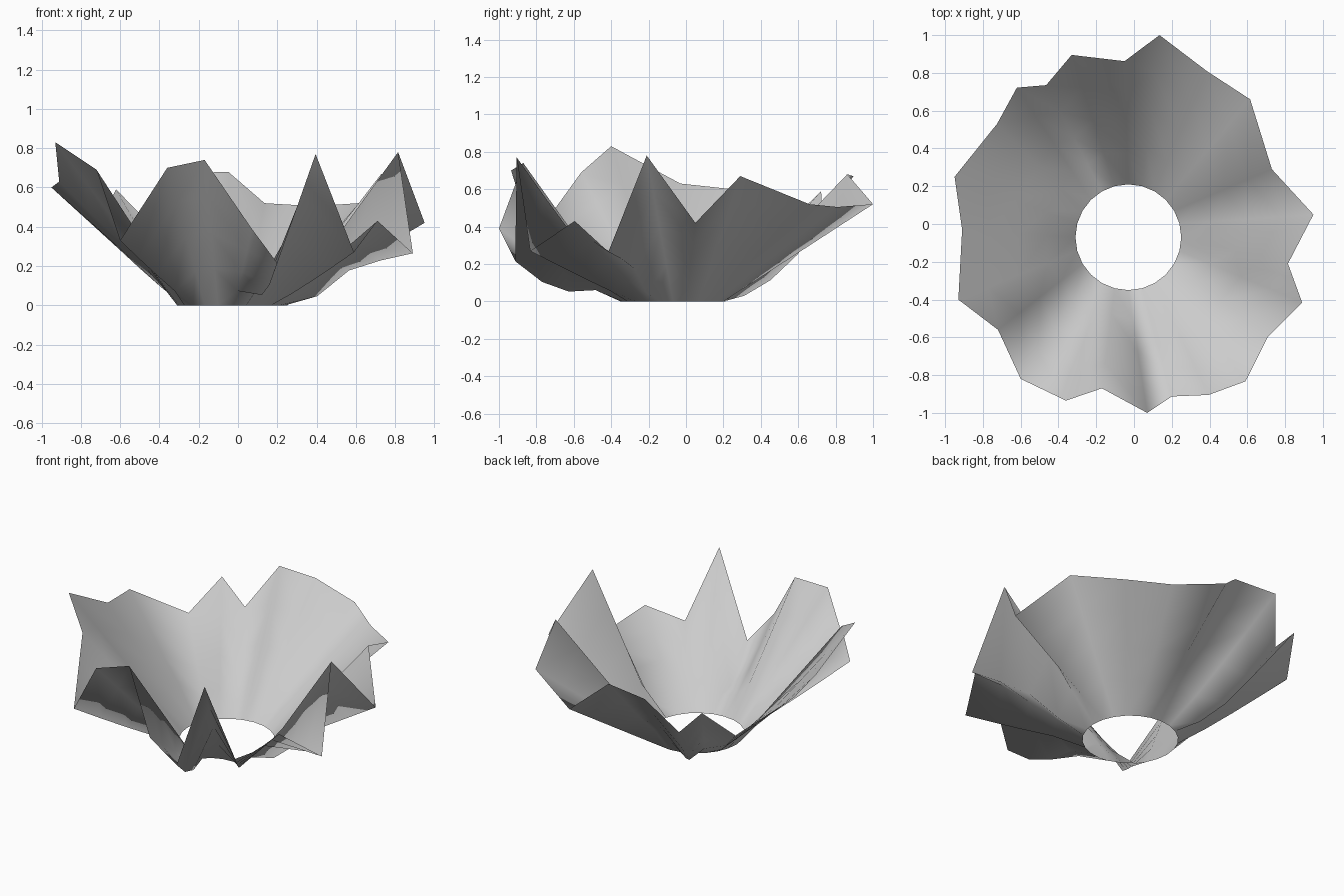
import bpy, math

# Rim of the crumpled bowl, counter-clockwise: x, y, z, steepness of its fold
RIM = [
    (0.95, 0.05, 0.42, 1.0), (0.73, 0.29, 0.67, 1.0), (0.615, 0.66, 0.52, 1.0),
    (0.385, 0.81, 0.505, 1.0), (0.135, 1.00, 0.52, 1.0), (-0.05, 0.862, 0.68, 1.0),
    (-0.33, 0.895, 0.67, 1.1), (-0.465, 0.735, 0.43, 1.9), (-0.62, 0.722, 0.59, 1.2),
    (-0.725, 0.53, 0.40, 1.1), (-0.95, 0.25, 0.60, 0.95), (-0.91, -0.03, 0.63, 0.95),
    (-0.93, -0.40, 0.83, 1.0), (-0.72, -0.56, 0.69, 1.0), (-0.60, -0.82, 0.33, 1.1),
    (-0.36, -0.935, 0.70, 1.0), (-0.17, -0.87, 0.74, 1.0), (0.07, -1.0, 0.39, 1.2),
    (0.20, -0.913, 0.215, 1.9), (0.395, -0.905, 0.77, 1.1), (0.59, -0.833, 0.27, 1.1),
    (0.71, -0.595, 0.43, 1.0), (0.89, -0.415, 0.265, 1.0), (0.815, -0.21, 0.78, 1.0),
]
# Small dents along single spokes: height change at rings 1 to 3
DENTS = {5: (0.02, 0, 0), 10: (0.02, 0, 0), 11: (0.03, 0.01, 0),
         18: (0.045, -0.005, -0.02), 22: (-0.02, 0.045, 0.03)}
CX, CY, HOLE = -0.03, -0.07, 0.28
N, RINGS = len(RIM), 4

# Spokes run from the round hole out to the jagged rim
verts, faces = [], []
for r in range(RINGS + 1):
    t = r / RINGS
    for k, (x, y, z, p) in enumerate(RIM):
        a = math.radians(15 * (k + 1))
        hx, hy = CX + HOLE * math.cos(a), CY + HOLE * math.sin(a)
        dent = DENTS[k][r - 1] if k in DENTS and 0 < r < RINGS else 0
        verts.append((hx + (x - hx) * t, hy + (y - hy) * t, z * t ** p + dent))
for r in range(RINGS):
    for k in range(N):
        j = (k + 1) % N
        faces.append((r * N + k, (r + 1) * N + k, (r + 1) * N + j, r * N + j))

mesh = bpy.data.meshes.new("crumpled_bowl")
mesh.from_pydata(verts, [], faces)
mesh.update()
bowl = bpy.data.objects.new("crumpled_bowl", mesh)
bpy.context.collection.objects.link(bowl)

# Soft folds
for poly in mesh.polygons:
    poly.use_smooth = True
